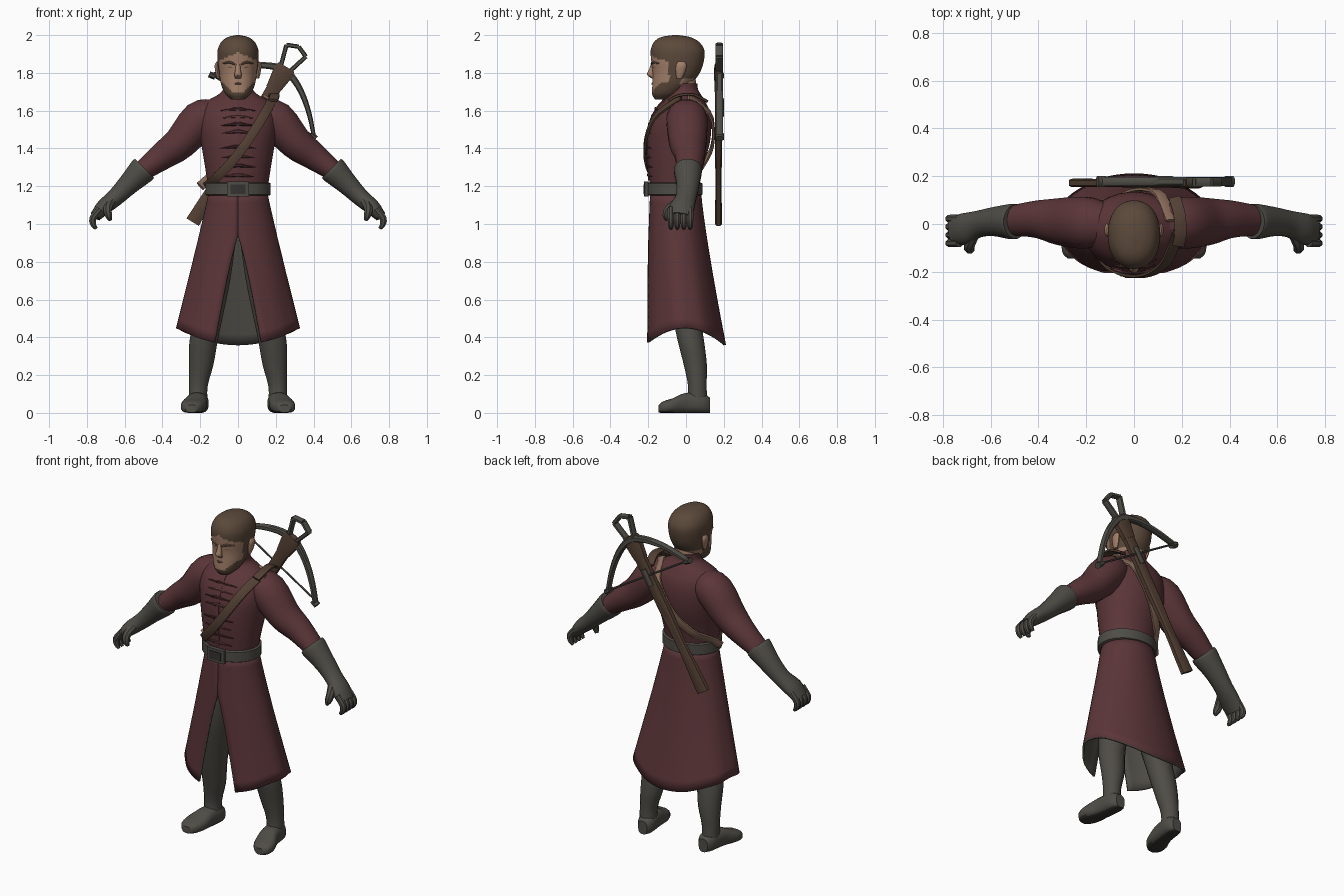
import bpy, bmesh, math
from mathutils import Vector

cube = bpy.data.objects.get("Cube")
if cube:
    bpy.data.objects.remove(cube)


def material(name, r, g, b):
    m = bpy.data.materials.new(name)
    m.use_nodes = True
    m.diffuse_color = (r, g, b, 1)
    m.node_tree.nodes["Principled BSDF"].inputs["Base Color"].default_value = (r, g, b, 1)
    return m


COAT = material("coat red", .105, .036, .04)
TRIM = material("dark red trim", .055, .018, .02)
GREY = material("grey leather", .078, .073, .061)
DARK = material("dark grey", .035, .033, .029)
SKIN = material("skin", .36, .21, .14)
SHADE = material("shaded skin", .2, .115, .075)
HAIR = material("hair brown", .105, .066, .043)
WOOD = material("brown wood", .085, .05, .033)
TAN = material("tan leather", .27, .16, .11)


def finish(name, bm, mats, rule=None, mirror=False, angle=40):
    bmesh.ops.recalc_face_normals(bm, faces=bm.faces)
    if rule:
        for f in bm.faces:
            f.material_index = rule(f.calc_center_median())
    me = bpy.data.meshes.new(name)
    bm.to_mesh(me)
    bm.free()
    for m in mats:
        me.materials.append(m)
    me.shade_smooth()
    me.set_sharp_from_angle(angle=math.radians(angle))
    ob = bpy.data.objects.new(name, me)
    bpy.context.scene.collection.objects.link(ob)
    if mirror:
        ob.modifiers.new("mirror", "MIRROR")
    return ob


def refine(secs, steps):
    """Smooth curve through the sections."""
    S = [Vector(s) for s in secs]
    S = [S[0] * 2 - S[1]] + S + [S[-1] * 2 - S[-2]]
    out = []
    for a, b, c, d in zip(S, S[1:], S[2:], S[3:]):
        for k in range(steps):
            t = k / steps
            out.append(b + (c - a) * t / 2 + (a * 2 - b * 5 + c * 4 - d) * t * t / 2
                       + (b * 3 - a - c * 3 + d) * t ** 3 / 2)
    return out + [S[-2]]


def loft(name, secs, mats, n=16, axis=None, side=(1, 0, 0), power=1, steps=3, **kw):
    """Skin over sections (x, y, z, half width along side, other half width)."""
    R = refine(secs, steps)
    bm = bmesh.new()
    rings = []
    for i, s in enumerate(R):
        c = Vector(s[:3])
        t = Vector(axis) if axis else Vector(R[min(i + 1, len(R) - 1)][:3]) - Vector(R[max(i - 1, 0)][:3])
        b = t.cross(Vector(side)).normalized()
        a = b.cross(t).normalized()
        ring = []
        for k in range(n):
            w = math.tau * (k + .5) / n
            u, v = (math.copysign(abs(q) ** power, q) for q in (math.cos(w), math.sin(w)))
            p = c + a * u * s[3] + b * v * s[4]
            p.z = max(p.z, 0)
            ring.append(bm.verts.new(p))
        rings.append(ring)
    for p, q in zip(rings, rings[1:]):
        for k in range(n):
            bm.faces.new((p[k], p[k - 1], q[k - 1], q[k]))
    bm.faces.new(rings[0])
    bm.faces.new(rings[-1])
    return finish(name, bm, mats, **kw)


UP, ACROSS = (0, 0, 1), (0, 1, 0)

# Coat body and collar
BODY = [(0, -.06, 1.12, .155, .125), (0, -.06, 1.2, .16, .132), (0, -.055, 1.3, .175, .145),
        (0, -.04, 1.42, .195, .165), (0, -.03, 1.52, .21, .165), (0, -.02, 1.6, .2, .145),
        (0, -.01, 1.65, .165, .11), (0, -.005, 1.685, .105, .085), (0, -.01, 1.71, .08, .075),
        (0, -.015, 1.745, .078, .075)]
loft("coat_body", BODY, [COAT], n=32, axis=UP)
FINE = refine(BODY, 8)


def surface(x, z, sign):
    """Depth of the coat body at x, z; sign -1 is the front, +1 the back."""
    s = min(FINE, key=lambda q: abs(q[2] - z))
    return s[1] + sign * s[4] * math.sqrt(max(0, 1 - (x / s[3]) ** 2))


# Coat skirt: open sheet with a front slit and a grey lining
bm = bmesh.new()
rows, cols, grid = 14, 48, []
for i in range(rows + 1):
    f = i / rows
    rx, front, back = .155 + .172 * f ** 1.05, -.19 - .032 * f, .08 + .132 * f ** 1.2
    slit = .125 * max(0, (f - .3) / .7) ** .8
    a0 = math.asin(slit / rx) + .001
    line = []
    for k in range(cols + 1):
        w = a0 + (math.tau - 2 * a0) * k / cols
        hem = .36 + .09 * math.sin(w) ** 2
        fold = 1 + .015 * f * math.cos(9 * w)
        y = (front + back) / 2 - (back - front) / 2 * math.cos(w)
        line.append(bm.verts.new((rx * math.sin(w) * fold, y, 1.17 + (hem - 1.17) * f)))
    grid.append(line)
for p, q in zip(grid, grid[1:]):
    for k in range(cols):
        bm.faces.new((p[k], p[k + 1], q[k + 1], q[k]))
if sum(f.normal.y * f.calc_center_median().y for f in bm.faces) < 0:
    bmesh.ops.reverse_faces(bm, faces=bm.faces)
skirt = finish("coat_skirt", bm, [COAT, GREY])
# Make sure the sheet faces outward before it is thickened
if sum(f.normal.x * f.center.x for f in skirt.data.polygons) < 0:
    skirt.data.flip_normals()
sol = skirt.modifiers.new("lining", "SOLIDIFY")
sol.thickness, sol.offset, sol.material_offset, sol.material_offset_rim = .012, -1, 1, 1

# Belt and buckle
loft("belt", [(0, -.06, 1.15, .165, .138), (0, -.06, 1.155, .174, .147), (0, -.06, 1.215, .174, .147),
              (0, -.06, 1.22, .165, .138)], [GREY], n=32, axis=UP, steps=1)
loft("buckle", [(0, -.21, 1.145, .06, .012), (0, -.21, 1.225, .06, .012)], [GREY], n=8, axis=UP, power=.4, steps=1)
loft("buckle_plate", [(0, -.222, 1.16, .04, .004), (0, -.222, 1.21, .04, .004)], [DARK], n=8, axis=UP,
     power=.4, steps=1)

# Chest fastenings, placket and collar opening
for i, z in enumerate((1.26, 1.31, 1.36, 1.41, 1.49, 1.53, 1.57, 1.61)):
    w = .085 + .01 * (i % 2)
    pts = [(x, surface(x, z, -1) - .002, z - .01 * abs(x) / w, .007, .009 * (1.15 - abs(x) / w))
           for x in (-w, -w / 2, 0, w / 2, w)]
    loft("chest_fastening", pts, [TRIM if i % 2 else COAT], n=6, side=ACROSS)
loft("placket", [(0, surface(0, z, -1), z, .014, .006) for z in (1.23, 1.35, 1.45, 1.55, 1.62, 1.67)], [COAT], n=6)
loft("collar_opening", [(0, surface(0, z, -1), z, w, .008) for z, w in ((1.65, .003), (1.69, .018), (1.72, .02))],
     [DARK], n=6)

# Sleeves
loft("sleeves", [(.12, 0, 1.585, .09, .08), (.2, .005, 1.55, .11, .105), (.305, .01, 1.43, .1, .09),
                 (.4, .02, 1.36, .08, .075), (.5, .015, 1.285, .065, .055), (.53, .015, 1.26, .06, .05)],
     [COAT], side=ACROSS, mirror=True)

# Gloves with flared cuffs, fingers and thumb
loft("gloves", [(.495, .01, 1.295, .072, .072), (.51, .01, 1.28, .075, .074), (.58, .01, 1.21, .062, .058),
                (.65, 0, 1.14, .056, .047), (.71, -.02, 1.09, .066, .042), (.755, -.03, 1.04, .06, .03)],
     [GREY], side=ACROSS, mirror=True)
for i in range(4):
    y = -.08 + .034 * i
    loft("fingers", [(.73, y, 1.08, .018, .02), (.768, y, 1.03, .018, .02), (.765, y, .995, .016, .016),
                     (.75, y, .975, .009, .009)], [GREY], n=8, side=ACROSS, mirror=True)
loft("thumbs", [(.67, -.04, 1.12, .025, .025), (.69, -.09, 1.08, .024, .024), (.685, -.105, 1.045, .02, .02),
                (.675, -.1, 1.02, .01, .01)], [GREY], n=8, mirror=True)

# Legs and boots
loft("legs", [(.09, -.02, .95, .085, .1), (.13, -.01, .7, .09, .1), (.17, .015, .45, .078, .075),
              (.185, .03, .36, .075, .07), (.195, .05, .25, .065, .062), (.21, .06, .14, .05, .05),
              (.21, .06, .05, .05, .055)], [GREY], axis=UP, mirror=True)
loft("boots", [(.205, .128, .04, .03, .04), (.207, .09, .05, .052, .052), (.218, 0, .052, .055, .055),
               (.235, -.07, .038, .066, .04), (.245, -.12, .03, .055, .032), (.247, -.145, .022, .03, .02)],
     [GREY, DARK], axis=(0, -1, 0), power=.75, mirror=True, rule=lambda c: c.z < .008)


# Head with cropped hair and beard
def head_colour(c):
    x, y, z = abs(c.x), c.y, c.z
    hairline = z > 1.9 - .35 * x + max(0, -y - .17) * .4
    behind = y > -.03 and z > 1.765
    sideburn = -.09 < y < -.03 and z > 1.71
    beard = y < -.03 and z < 1.7 + .9 * max(0, x - .03)
    return int(hairline or behind or sideburn or beard)


loft("neck", [(0, .0, 1.62, .068, .066), (0, -.01, 1.72, .068, .066), (0, -.02, 1.8, .07, .07)], [SKIN], axis=UP)
loft("head", [(0, -.125, 1.66, .035, .04), (0, -.105, 1.69, .068, .075), (0, -.075, 1.74, .09, .103),
              (0, -.052, 1.8, .1, .125), (0, -.045, 1.86, .108, .139), (0, -.045, 1.92, .108, .142),
              (0, -.05, 1.965, .088, .118), (0, -.055, 1.99, .052, .075), (0, -.055, 2, .01, .015)],
     [SKIN, HAIR], n=48, axis=UP, power=.92, steps=6, rule=head_colour)
loft("nose", [(0, -.168, 1.86, .012, .012), (0, -.18, 1.82, .014, .015), (0, -.186, 1.79, .02, .02),
              (0, -.172, 1.77, .016, .008)], [SKIN], n=10, axis=UP)
loft("ears", [(.104, -.035, 1.77, .008, .014), (.108, -.03, 1.8, .012, .024), (.112, -.025, 1.84, .012, .028),
              (.108, -.025, 1.86, .006, .016)], [SKIN], n=10, axis=UP, mirror=True)
loft("brows", [(.016, -.181, 1.845, .007, .005), (.045, -.171, 1.856, .01, .007), (.078, -.142, 1.85, .007, .004)],
     [SHADE], n=8, side=ACROSS, mirror=True)
loft("eyes", [(.022, -.175, 1.83, .003, .003), (.042, -.168, 1.831, .005, .006), (.062, -.153, 1.83, .003, .003)],
     [SHADE], n=8, side=ACROSS, mirror=True)
loft("mouth", [(-.032, -.165, 1.74, .004, .003), (0, -.178, 1.743, .006, .006), (.032, -.165, 1.74, .004, .003)],
     [SHADE], n=8, side=ACROSS)

# Shoulder strap, brown on the chest and tan on the back
for name, sign, mat, shift in (("chest_strap", -1, WOOD, 0), ("back_strap", 1, TAN, -.035)):
    pts = []
    for k in range(9):
        t = k / 8
        x = -.165 + .355 * t + shift
        z = 1.2 + .47 * t - .05 * math.sin(math.pi * t)
        y = surface(x, z, sign) + sign * (.008 + .012 * t)
        pts.append((x, y, z, .008, .026))
    loft(name, pts, [mat], n=8, side=ACROSS, power=.5, steps=2)
loft("strap_over_shoulder", [(.185, -.09, 1.655, .026, .008), (.195, -.04, 1.68, .026, .008),
                             (.19, .04, 1.685, .026, .008), (.17, .11, 1.65, .026, .008)], [WOOD], n=8, power=.5)


# Crossbow, laid out along its stock
def bow(t, s, a, b, y=.172):
    return (-.24 + .517 * t + .856 * s, y, 1.01 + .856 * t - .517 * s, a, b)


loft("crossbow_stock", [bow(0, 0, .018, .04), bow(.1, 0, .018, .036), bow(.3, 0, .017, .028),
                        bow(.45, 0, .02, .034), bow(.7, 0, .02, .035), bow(.85, 0, .02, .038)],
     [WOOD], n=8, side=ACROSS, power=.5, steps=2, angle=30)
loft("crossbow_nose", [bow(.82, 0, .022, .04), bow(.93, 0, .024, .058), bow(.96, 0, .02, .05)],
     [WOOD], n=8, side=ACROSS, power=.5, steps=1, angle=30)
loft("crossbow_limbs", [bow(.72 + .22 * (1 - abs(q) ** 1.7), .315 * q, .019, .021 - .01 * abs(q), .178)
                        for q in (-1, -.75, -.5, -.25, 0, .25, .5, .75, 1)],
     [GREY], n=8, side=ACROSS, power=.6)
for e in (-1, 1):
    loft("limb_tip", [bow(.72, e * .295, .024, .018, .178), bow(.715, e * .33, .024, .018, .178)],
         [GREY], n=8, side=ACROSS, steps=1)
loft("bowstring", [bow(.72, -.31, .006, .006, .192), bow(.72, .31, .006, .006, .192)], [GREY], n=6, side=ACROSS, steps=1)
loft("trigger_block", [bow(.66, 0, .01, .018, .192), bow(.76, 0, .01, .018, .192)], [GREY], n=8, side=ACROSS, steps=1)
corners = [(.95, -.028), (1.06, -.06), (1.085, 0), (1.06, .06), (.95, .028)]
for (t0, s0), (t1, s1) in zip(corners, corners[1:]):
    loft("stirrup_bar", [bow(t0, s0, .02, .012, .176), bow(t1, s1, .02, .012, .176)],
         [GREY], n=8, side=ACROSS, power=.6, steps=1)
